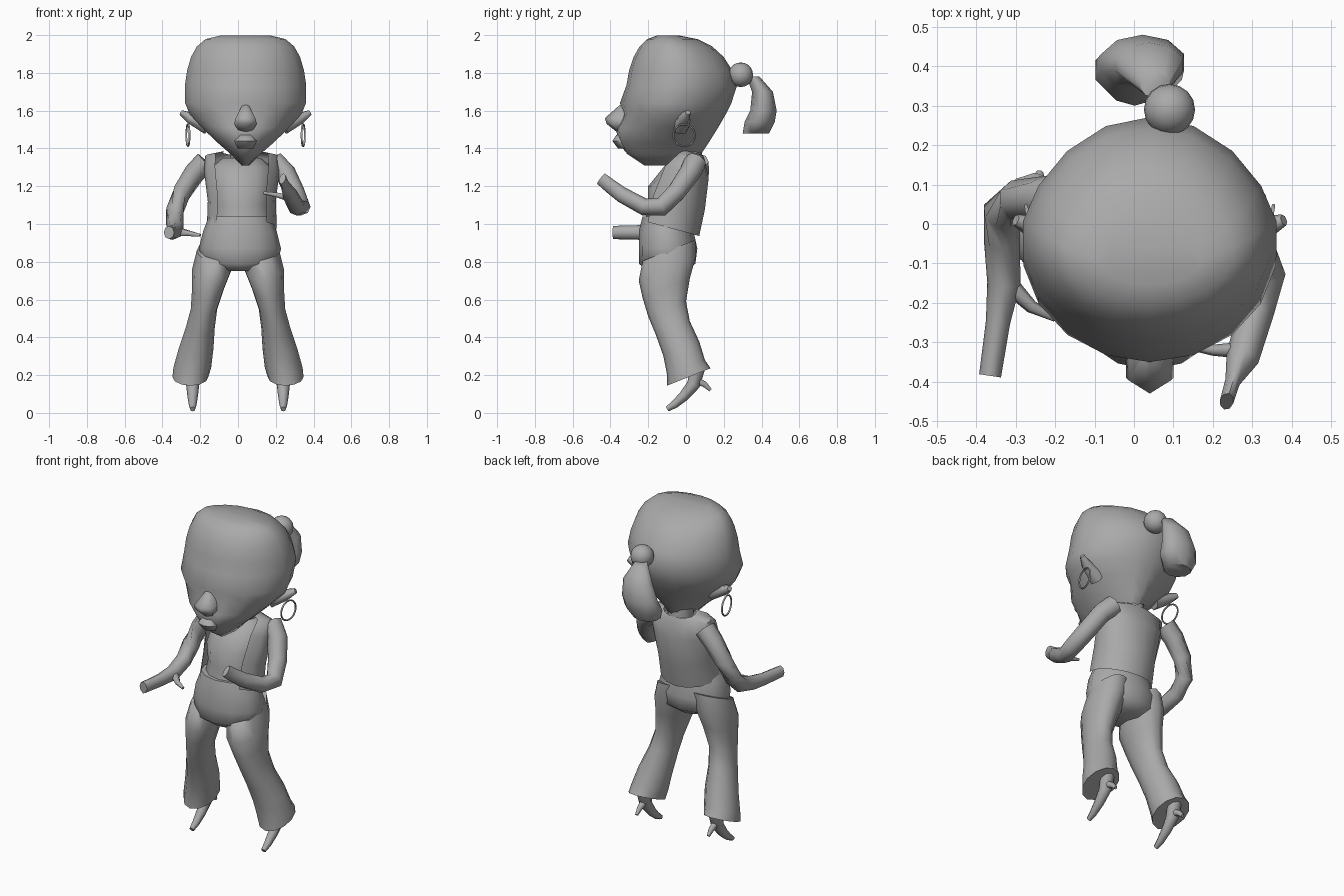
import bpy, bmesh
from math import sin, cos, pi, radians
from mathutils import Vector

cube = bpy.data.objects.get("Cube")
if cube:
    bpy.data.objects.remove(cube)

grey = bpy.data.materials.new("plain_grey")
grey.use_nodes = True
colour = (0.4, 0.4, 0.4, 1)
grey.diffuse_color = colour
grey.node_tree.nodes["Principled BSDF"].inputs["Base Color"].default_value = colour

SIDES = {"right": -1, "left": 1}
HEAD_X = 0.04
UP = Vector((0, 0, 1))


def finish(obj, name):
    """Name the part, colour it and shade it smooth."""
    obj.name = obj.data.name = name
    obj.data.materials.append(grey)
    bpy.ops.object.select_all(action="DESELECT")
    obj.select_set(True)
    bpy.context.view_layer.objects.active = obj
    bpy.ops.object.shade_smooth_by_angle(angle=radians(60))


def skin_rings(name, rings, gap=0):
    """Bridge rings of points; a gap leaves the front open, with no end caps."""
    bm = bmesh.new()
    loops = [[bm.verts.new(point) for point in ring] for ring in rings]
    count = len(loops[0])
    for lower, upper in zip(loops, loops[1:]):
        for i in range(gap, count - gap):
            j = (i + 1) % count
            bm.faces.new((lower[i], lower[j], upper[j], upper[i]))
    if not gap:
        bm.faces.new(loops[0])
        bm.faces.new(loops[-1])
    bmesh.ops.recalc_face_normals(bm, faces=bm.faces)
    mesh = bpy.data.meshes.new(name)
    bm.to_mesh(mesh)
    bm.free()
    obj = bpy.data.objects.new(name, mesh)
    bpy.context.collection.objects.link(obj)
    finish(obj, name)


def loft(name, rows, x=0.0, splay=0.0, tilt=0.0, pinch=1.0, sides=12, gap=0):
    """Stack ovals given as (height, front, back, half width).
    splay moves them sideways with height, tilt slopes them, pinch narrows the back."""
    rings = []
    for height, front, back, width in rows:
        middle, depth = (front + back) / 2, (back - front) / 2
        ring = []
        for i in range(sides):
            angle = 2 * pi * i / sides
            reach = -cos(angle)
            if reach > 0:
                reach = reach ** pinch
            ring.append((x + splay * height + width * sin(angle),
                         middle + depth * reach,
                         height + tilt * depth * reach))
        rings.append(ring)
    skin_rings(name, rings, gap)


def tube(name, path, start, end, flat=1.0, sides=8):
    """Sweep an oval along a path, tapering from start to end radius;
    flat thins the last two rings sideways."""
    points = [Vector(p) for p in path]
    last = len(points) - 1
    rings = []
    for k, point in enumerate(points):
        along = (points[min(k + 1, last)] - points[max(k - 1, 0)]).normalized()
        across = along.cross(UP).normalized()
        rise = across.cross(along)
        radius = start + (end - start) * k / last
        across *= flat if k >= last - 1 else 1
        rings.append([point + radius * (across * cos(2 * pi * i / sides) + rise * sin(2 * pi * i / sides))
                      for i in range(sides)])
    skin_rings(name, rings)


# Head: a rounded dome over a face that narrows to the chin
dome = []
for step in range(6, 0, -1):
    angle = radians(14 * step)
    curve = cos(angle) ** 0.8
    dome.append((1.65 + 0.35 * sin(angle), -0.12 - 0.2 * curve, -0.1 + 0.38 * curve, 0.33 * curve ** 0.5))
face = [(1.64, -.35, .24, .325), (1.58, -.33, .21, .3), (1.51, -.37, .17, .235),
        (1.43, -.36, .12, .15), (1.37, -.31, .08, .08), (1.31, -.22, 0, .02)]
loft("head", dome + face, x=HEAD_X, pinch=1.3, sides=18)

# Nose and lips
loft("nose", [(1.63, -.35, -.3, .02), (1.56, -.43, -.3, .06), (1.53, -.42, -.3, .07), (1.49, -.37, -.3, .04)],
     x=HEAD_X, sides=6)
loft("lips", [(1.47, -.37, -.3, .04), (1.44, -.39, -.3, .06), (1.4, -.36, -.3, .04)], x=HEAD_X, sides=8)

# Ears and hoop earrings
for label, side in SIDES.items():
    tube(label + "_ear", [(HEAD_X + side * 0.2, -.03, 1.52), (HEAD_X + side * 0.29, -.01, 1.56),
                          (HEAD_X + side * 0.34, .01, 1.59)], start=0.05, end=0.015, sides=6)
    bpy.ops.mesh.primitive_torus_add(major_radius=0.058, minor_radius=0.005, major_segments=18,
                                     minor_segments=6, location=(HEAD_X + side * 0.305, -.01, 1.47),
                                     rotation=(0, pi / 2, side * -0.15))
    finish(bpy.context.object, label + "_earring")

# Hair bobble and hanging ponytail
bpy.ops.mesh.primitive_uv_sphere_add(segments=16, ring_count=10, radius=0.065, location=(.09, .29, 1.79))
finish(bpy.context.object, "hair_bobble")
loft("ponytail", [(1.78, .32, .39, .04), (1.7, .35, .46, .09), (1.6, .34, .48, .11),
                  (1.54, .31, .47, .115), (1.48, .3, .44, .08)], x=-0.25, splay=0.17, sides=10)

# Neck, shirt and open vest
loft("neck", [(1.46, -.08, .08, .07), (1.3, -.05, .09, .075)], x=0.03)
loft("shirt", [(1.35, -.06, .08, .1), (1.3, -.12, .1, .16), (1.2, -.2, .1, .165),
               (1.1, -.2, .08, .15), (1, -.22, .05, .16)], x=0.02)
loft("vest", [(1.38, -.03, .09, .1), (1.36, -.06, .1, .195), (1.28, -.15, .12, .2),
              (1.12, -.22, .1, .18), (.98, -.25, .07, .185)], x=0.02, tilt=-0.27, sides=16, gap=2)

# Trousers: hips and two flared legs
loft("hips", [(1.04, -.23, .03, .165), (.96, -.25, .04, .195), (.87, -.25, .06, .218),
              (.79, -.25, .05, .2), (.75, -.2, 0, .1)], x=0.01)
leg = [(.86, -.23, .05, .1), (.76, -.25, .05, .105), (.66, -.23, .02, .085), (.55, -.2, 0, .07),
       (.45, -.16, .02, .077), (.34, -.12, .07, .092), (.24, -.1, .1, .1), (.19, -.1, .13, .095)]
for label, side in SIDES.items():
    loft(label + "_trouser_leg", leg, x=side * 0.29, splay=side * -0.2, tilt=0.4)

    # High-heeled shoe
    foot = side * 0.24
    tube(label + "_shoe", [(foot, .06, .24), (foot, .04, .15), (foot, -.01, .09),
                           (foot, -.06, .045), (foot, -.1, .02)], start=0.042, end=0.014)
    tube(label + "_heel", [(foot, .04, .18), (foot, .1, .15), (foot, .13, .12)],
         start=0.025, end=0.01, sides=6)

# Arms, each ending in a flat hand with a thumb
tube("left_arm", [(.19, .05, 1.33), (.25, .02, 1.27), (.3, -.05, 1.17), (.335, -.13, 1.09), (.31, -.22, 1.09),
                  (.275, -.34, 1.155), (.25, -.4, 1.2), (.235, -.45, 1.24)],
     start=0.06, end=0.035, flat=0.5)
tube("left_thumb", [(.26, -.32, 1.14), (.2, -.32, 1.155), (.135, -.31, 1.165)], start=0.02, end=0.008, sides=6)
tube("right_arm", [(-.17, .06, 1.33), (-.23, .065, 1.27), (-.295, .06, 1.17), (-.335, .03, 1.07),
                   (-.335, -.04, 1), (-.33, -.15, .965), (-.345, -.25, .955), (-.365, -.385, .955)],
     start=0.06, end=0.035, flat=0.8)
tube("right_thumb", [(-.32, -.15, .96), (-.26, -.21, .95), (-.2, -.24, .94)], start=0.025, end=0.008, sides=6)
